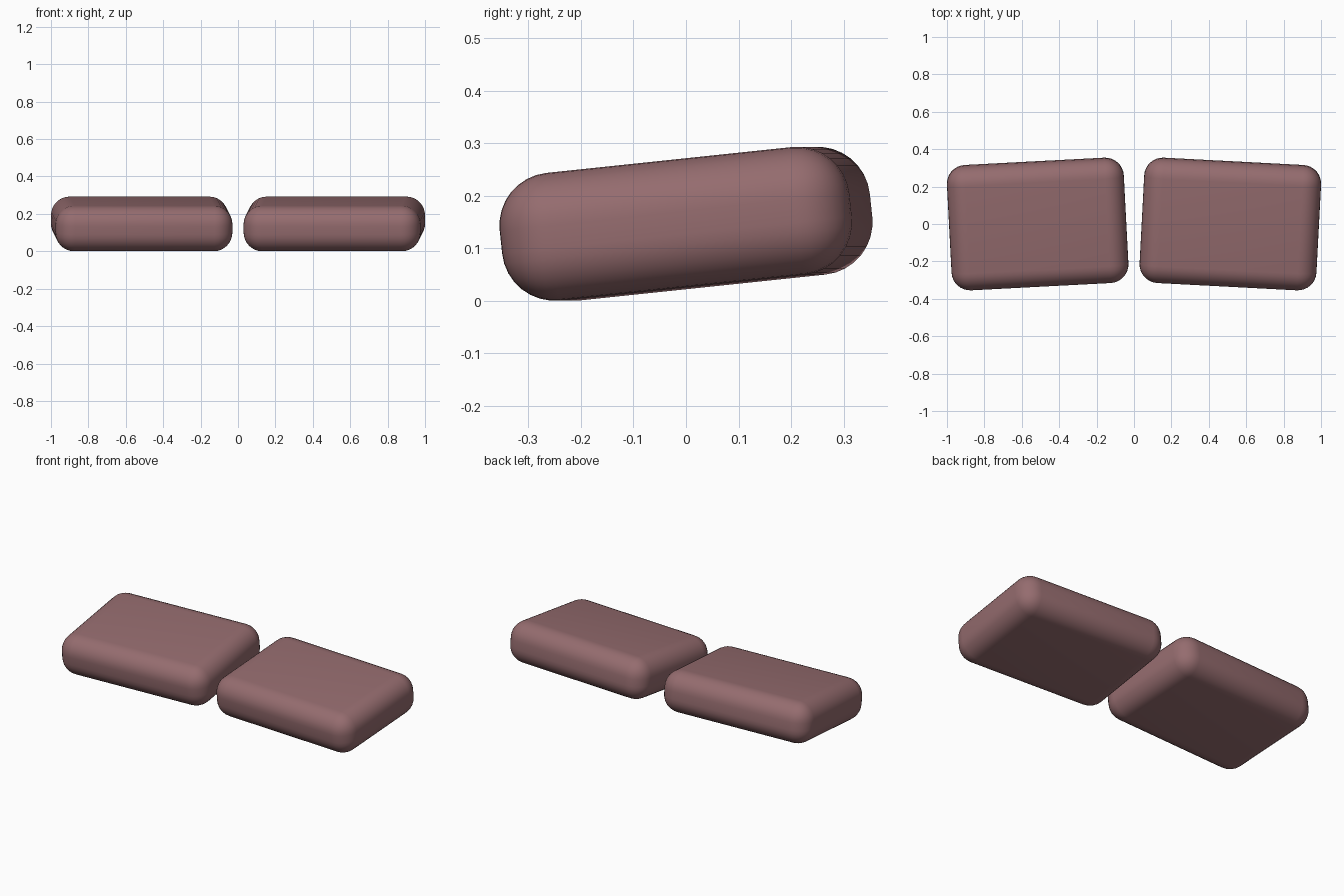
import bpy
import math

if "Cube" in bpy.data.objects:
    bpy.data.objects.remove(bpy.data.objects["Cube"])

fabric = bpy.data.materials.new("dusty rose fabric")
fabric.diffuse_color = (0.30, 0.15, 0.158, 1.0)
fabric.use_nodes = True
fabric.node_tree.nodes["Principled BSDF"].inputs["Base Color"].default_value = fabric.diffuse_color

WIDTH, DEPTH, THICK, RADIUS = 0.947, 0.67, 0.244, 0.10


def cushion(name, side):
    # Rounded slab, raised at the back and toed slightly about the vertical
    bpy.ops.mesh.primitive_cube_add(size=1, location=(side * 0.515, 0, 0.1465))
    ob = bpy.context.object
    ob.name = name
    ob.scale = (WIDTH, DEPTH, THICK)
    bpy.ops.object.transform_apply(location=False, rotation=False, scale=True)
    bevel = ob.modifiers.new("rounded edges", 'BEVEL')
    bevel.width = RADIUS
    bevel.segments = 8
    bevel.limit_method = 'NONE'
    bpy.ops.object.modifier_apply(modifier=bevel.name)
    ob.rotation_euler = (math.radians(6), 0, math.radians(-3 * side))
    ob.data.materials.append(fabric)
    bpy.ops.object.shade_smooth_by_angle(angle=math.radians(40))


cushion("left_cushion", -1)
cushion("right_cushion", 1)
